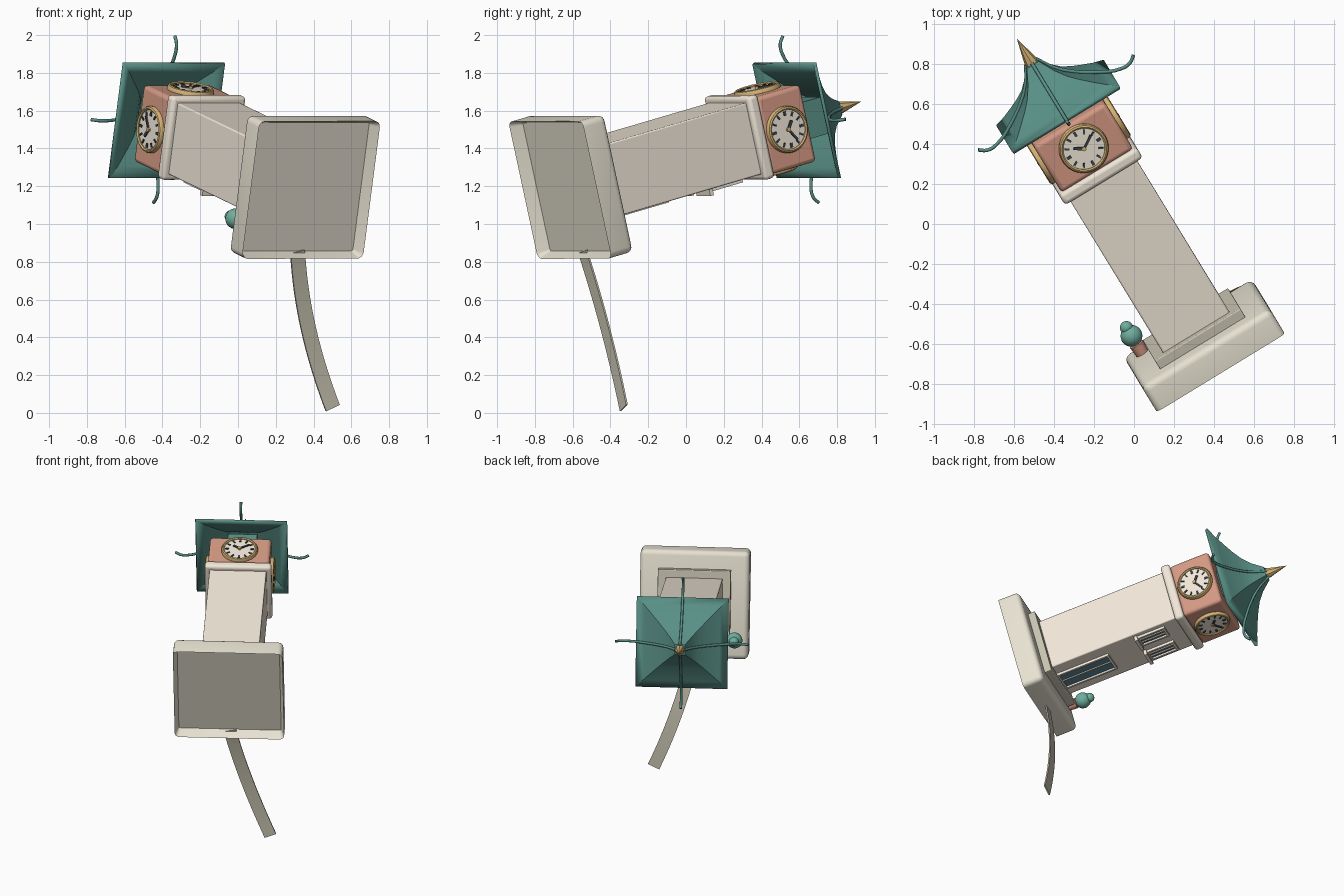
import bpy, bmesh, math
from mathutils import Matrix, Vector

if "Cube" in bpy.data.objects:
    bpy.data.objects.remove(bpy.data.objects["Cube"])

# The tower lies tilted: local X = sideways, local Z = tower axis, local +Y = door side
Z = Vector((-0.506, 0.828, 0.243)).normalized()
X = Vector((0.857, 0.514, 0.0))
X = (X - Z * X.dot(Z)).normalized()
Y = Z.cross(X)
FRAME = Matrix((X, Y, Z)).transposed().to_4x4()
FRAME.translation = Vector((0.388, -0.667, 1.18))


def material(name, rgb):
    m = bpy.data.materials.new(name)
    m.diffuse_color = (*rgb, 1)
    m.use_nodes = True
    m.node_tree.nodes["Principled BSDF"].inputs["Base Color"].default_value = m.diffuse_color
    return m


CREAM = material("cream", (0.88, 0.80, 0.69))
STONE = material("stone", (0.80, 0.76, 0.64))
PAVING = material("paving", (0.58, 0.55, 0.44))
BRICK = material("brick", (0.66, 0.32, 0.23))
GREEN = material("green", (0.10, 0.28, 0.24))
LEAF = material("leaf", (0.16, 0.42, 0.34))
GOLD = material("gold", (0.68, 0.46, 0.18))
DARK = material("dark", (0.05, 0.06, 0.07))
GLASS = material("glass", (0.10, 0.22, 0.28))


def finish(bm, name, mat, local=Matrix(), bevel=0.0, smooth=True):
    bmesh.ops.recalc_face_normals(bm, faces=bm.faces)
    me = bpy.data.meshes.new(name)
    bm.to_mesh(me)
    bm.free()
    ob = bpy.data.objects.new(name, me)
    bpy.context.collection.objects.link(ob)
    me.materials.append(mat)
    ob.matrix_world = FRAME @ local
    if bevel:
        b = ob.modifiers.new("bevel", 'BEVEL')
        b.width, b.segments = bevel, 3
    if smooth:
        bpy.ops.object.select_all(action='DESELECT')
        ob.select_set(True)
        bpy.context.view_layer.objects.active = ob
        bpy.ops.object.shade_smooth_by_angle(angle=math.radians(35))
    return ob


def add_box(bm, c, size, rot=Matrix()):
    m = rot @ Matrix.Translation(c) @ Matrix.Diagonal((*size, 1))
    return bmesh.ops.create_cube(bm, size=1, matrix=m)


def box(name, c, size, mat, local=Matrix(), bevel=0.0):
    bm = bmesh.new()
    add_box(bm, c, size)
    return finish(bm, name, mat, local, bevel)


def block(name, half, z0, z1, mat, bevel=0.0):
    return box(name, (0, 0, (z0 + z1) / 2), (2 * half, 2 * half, z1 - z0), mat, bevel=bevel)


def lathe(name, profile, mat, local=Matrix(), seg=32):
    bm = bmesh.new()
    vs = [bm.verts.new((r, 0, z)) for r, z in profile]
    es = [bm.edges.new(p) for p in zip(vs, vs[1:])]
    bmesh.ops.spin(bm, geom=vs + es, axis=(0, 0, 1), cent=(0, 0, 0),
                   angle=2 * math.pi, steps=seg)
    bmesh.ops.remove_doubles(bm, verts=bm.verts, dist=1e-5)
    return finish(bm, name, mat, local)


# Base slab: rounded on top, hollowed underneath
bm = bmesh.new()
add_box(bm, (0, 0, 0.075), (0.75, 0.75, 0.15))
edges = [e for e in bm.edges if max(v.co.z for v in e.verts) > 0.1]
bmesh.ops.bevel(bm, geom=edges, offset=0.035, segments=4, profile=0.5, affect='EDGES')
bottom = min(bm.faces, key=lambda f: f.calc_center_median().z)
bmesh.ops.inset_region(bm, faces=[bottom], thickness=0.025)
bmesh.ops.translate(bm, verts=bottom.verts, vec=(0, 0, 0.07))
finish(bm, "base_slab", STONE)

# Tower body
block("foot_step", 0.25, 0.145, 0.2, PAVING, 0.006)
block("shaft", 0.195, 0.19, 1.13, CREAM, 0.008)
block("collar", 0.228, 1.115, 1.18, CREAM, 0.02)
block("clock_block", 0.21, 1.175, 1.46, BRICK, 0.022)

# Clocks on all four sides
for k in range(4):
    face = (Matrix.Rotation(k * math.pi / 2, 4, 'Z') @ Matrix.Translation((0, -0.21, 1.317))
            @ Matrix.Rotation(math.pi / 2, 4, 'X'))
    lathe(f"clock_rim_{k}", [(0.105, 0), (0.105, 0.02), (0.112, 0.026), (0.12, 0.022),
                             (0.125, 0.012), (0.125, -0.005)], GOLD, face, 40)
    lathe(f"clock_dial_{k}", [(0, 0.014), (0.108, 0.014)], CREAM, face, 40)
    bm = bmesh.new()
    for h in range(12):
        w = 0.014 if h % 3 == 0 else 0.009
        add_box(bm, (0, 0.086, 0.016), (w, 0.024, 0.008),
                Matrix.Rotation(h * math.pi / 6, 4, 'Z'))
    finish(bm, f"clock_ticks_{k}", DARK, face, smooth=False)
    bm = bmesh.new()
    for angle, length, width in ((-57, 0.085, 0.011), (55, 0.06, 0.015)):
        add_box(bm, (0, length / 2 - 0.008, 0.02), (width, length, 0.008),
                Matrix.Rotation(math.radians(angle), 4, 'Z'))
    finish(bm, f"clock_hands_{k}", DARK, face, smooth=False)
    lathe(f"clock_hub_{k}", [(0.011, 0.014), (0.011, 0.027), (0, 0.028)], GOLD, face, 12)

# Roof: sagging four-sided shell on a hidden neck
block("roof_neck", 0.1, 1.45, 1.63, GREEN)
bm = bmesh.new()
rings = []
for r, z in ((0.315, 1.52), (0.26, 1.55), (0.207, 1.585), (0.16, 1.618),
             (0.116, 1.655), (0.075, 1.705), (0.035, 1.775)):
    rings.append([bm.verts.new((r * a, r * b, z)) for a, b in ((-1, -1), (1, -1), (1, 1), (-1, 1))])
for lo, hi in zip(rings, rings[1:]):
    for i in range(4):
        j = (i + 1) % 4
        bm.faces.new((lo[i], lo[j], hi[j], hi[i]))
bm.faces.new(rings[-1])
roof = finish(bm, "roof", GREEN)
shell = roof.modifiers.new("thickness", 'SOLIDIFY')
shell.thickness = 0.018

# Roof ribs with upturned ends
for k in range(4):
    cu = bpy.data.curves.new(f"roof_rib_{k}", 'CURVE')
    cu.dimensions = '3D'
    cu.bevel_depth, cu.bevel_resolution, cu.use_fill_caps = 0.009, 2, True
    pts = ((0.03, 1.785), (0.075, 1.71), (0.14, 1.642), (0.245, 1.568), (0.37, 1.512),
           (0.42, 1.515), (0.455, 1.54))
    sp = cu.splines.new('BEZIER')
    sp.bezier_points.add(len(pts) - 1)
    for p, (r, z) in zip(sp.bezier_points, pts):
        p.co = (r, 0, z)
        p.handle_left_type = p.handle_right_type = 'AUTO'
    sp.resolution_u = 4
    ob = bpy.data.objects.new(f"roof_rib_{k}", cu)
    bpy.context.collection.objects.link(ob)
    cu.materials.append(GREEN)
    ob.matrix_world = FRAME @ Matrix.Rotation(k * math.pi / 2, 4, 'Z')

# Spire
lathe("spire", [(0, 1.76), (0.034, 1.765), (0.034, 1.79), (0, 1.925)], GOLD, seg=8)


# Windows and door on the +Y side: glass, frame, bars along the axis, sill
def opening(name, x, z0, z1, width, bars, sill):
    zc, h, y = (z0 + z1) / 2, z1 - z0, 0.195
    box(name + "_glass", (x, y, zc), (width, 0.012, h), GLASS)
    bm = bmesh.new()
    for s in (-1, 1):
        add_box(bm, (x + s * width / 2, y, zc), (0.016, 0.036, h + 0.016))
        add_box(bm, (x, y, zc + s * h / 2), (width + 0.016, 0.036, 0.016))
    for i in range(bars):
        bx = x - width / 2 + width * (i + 1) / (bars + 1)
        add_box(bm, (bx, y, zc), (0.012, 0.026, h))
    if sill:
        add_box(bm, (x, y + 0.008, z0 - 0.012), (width + 0.04, 0.06, 0.022))
    finish(bm, name + "_frame", CREAM, smooth=False)


opening("door", 0, 0.205, 0.575, 0.18, 1, False)
for side, x in (("left", -0.1), ("right", 0.1)):
    opening(f"{side}_window", x, 0.82, 1.01, 0.1, 2, True)

# Potted shrub
at = Matrix.Translation((-0.286, 0.22, 0))
lathe("shrub_pot", [(0, 0.14), (0.032, 0.14), (0.038, 0.205), (0.03, 0.21), (0, 0.21)], BRICK, at, 16)
for name, r, z in (("shrub", 0.055, 0.255), ("shrub_top", 0.033, 0.305)):
    bm = bmesh.new()
    bmesh.ops.create_icosphere(bm, subdivisions=3, radius=r, matrix=Matrix.Translation((0, 0, z)))
    finish(bm, name, LEAF, at)

# Curving path that leads away from the base
bm = bmesh.new()
rows = []
for i in range(17):
    f = i / 16
    y, x, z = 0.35 + 0.825 * f, 0.17 * f + 0.10 * f * f, 0.057 - 0.115 * f * f
    d = Vector((0.17 + 0.2 * f, 0.825)).normalized()
    rows.append([bm.verts.new((x + s * 0.043 * d.y, y - s * 0.043 * d.x, z + dz))
                 for s, dz in ((-1, -0.005), (1, -0.005), (1, 0.005), (-1, 0.005))])
for a, b in zip(rows, rows[1:]):
    for i in range(4):
        j = (i + 1) % 4
        bm.faces.new((a[i], a[j], b[j], b[i]))
bm.faces.new(rows[0])
bm.faces.new(rows[-1])
finish(bm, "path", PAVING)
